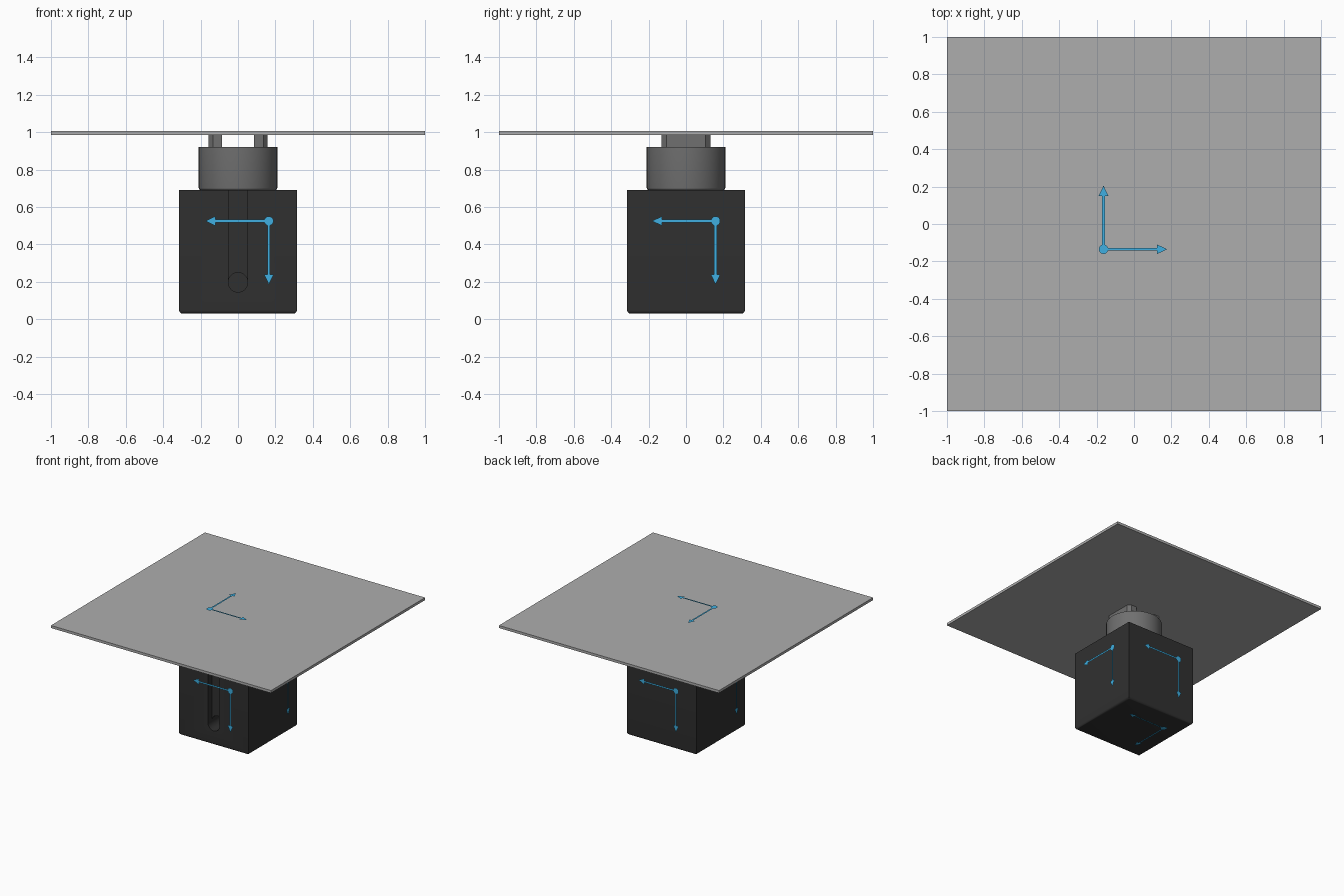
import bpy, bmesh, math
from mathutils import Vector

if "Cube" in bpy.data.objects:
    bpy.data.objects.remove(bpy.data.objects["Cube"])


def material(name, rgb):
    m = bpy.data.materials.new(name)
    m.diffuse_color = (*rgb, 1)
    m.use_nodes = True
    m.node_tree.nodes["Principled BSDF"].inputs["Base Color"].default_value = m.diffuse_color
    return m


DARK = material("dark_plastic", (0.03, 0.03, 0.03))
METAL = material("grey_metal", (0.16, 0.16, 0.16))
PLATE = material("light_grey", (0.42, 0.42, 0.42))
BLUE = material("marker_blue", (0.05, 0.43, 0.75))


def finish(bm, name, mat=None):
    me = bpy.data.meshes.new(name)
    bm.to_mesh(me)
    bm.free()
    ob = bpy.data.objects.new(name, me)
    bpy.context.collection.objects.link(ob)
    if mat:
        me.materials.append(mat)
    return ob


def box(lo, hi):
    bm = bmesh.new()
    bmesh.ops.create_cube(bm, size=1)
    lo, hi = Vector(lo), Vector(hi)
    for v in bm.verts:
        v.co = (lo + hi) / 2 + v.co * (hi - lo)
    return bm


def bevel_bottom(bm, z, width):
    edges = [e for e in bm.edges if all(abs(v.co.z - z) < 1e-4 for v in e.verts)]
    bmesh.ops.bevel(bm, geom=edges, offset=width, segments=4, profile=0.5, affect='EDGES')


def smooth(ob):
    bpy.ops.object.select_all(action='DESELECT')
    ob.select_set(True)
    bpy.context.view_layer.objects.active = ob
    bpy.ops.object.shade_smooth_by_angle(angle=math.radians(35))


def cut(ob, cutter):
    mod = ob.modifiers.new("cut", 'BOOLEAN')
    mod.operation, mod.object, mod.solver = 'DIFFERENCE', cutter, 'EXACT'
    bpy.context.view_layer.objects.active = ob
    bpy.ops.object.modifier_apply(modifier=mod.name)
    bpy.data.objects.remove(cutter)


# Top plate
finish(box((-1, -1, 0.985), (1, 1, 1.006)), "top_plate", PLATE)

# Housing with rounded bottom rim, cable groove and cable hole in the front
bm = box((-0.315, -0.315, 0.03), (0.315, 0.315, 0.69))
bevel_bottom(bm, 0.03, 0.018)
housing = finish(bm, "housing", DARK)
cut(housing, finish(box((-0.05, -0.4, 0.2), (0.05, -0.265, 0.8)), "groove_cutter"))
bm = bmesh.new()
bmesh.ops.create_cone(bm, cap_ends=True, segments=48, radius1=0.052, radius2=0.052, depth=0.3)
hole = finish(bm, "hole_cutter")
hole.rotation_euler.x = math.pi / 2
hole.location = (0, -0.3, 0.197)
hole.hide_render = True
cut(housing, hole)
smooth(housing)

# Round collar
bm = bmesh.new()
bmesh.ops.create_cone(bm, cap_ends=True, segments=64, radius1=0.21, radius2=0.21, depth=0.23)
bmesh.ops.translate(bm, verts=bm.verts, vec=(0, 0, 0.805))
bevel_bottom(bm, 0.69, 0.012)
smooth(finish(bm, "collar", METAL))

# Two chamfered support tabs under the plate
profile = [(0.085, -0.13), (0.135, -0.13), (0.158, -0.105),
           (0.158, 0.105), (0.135, 0.13), (0.085, 0.13)]
for side, s in (("left", -1), ("right", 1)):
    bm = bmesh.new()
    face = bm.faces.new([bm.verts.new((s * x, s * y, 0.915)) for x, y in profile])
    ext = bmesh.ops.extrude_face_region(bm, geom=[face])
    tops = [g for g in ext["geom"] if isinstance(g, bmesh.types.BMVert)]
    bmesh.ops.translate(bm, verts=tops, vec=(0, 0, 0.072))
    bmesh.ops.recalc_face_normals(bm, faces=bm.faces)
    finish(bm, f"{side}_support_tab", METAL)


# Flat direction markers floating over every side: a dot and two arrows
def marker(name, origin, u, v, normal):
    o, u, v, n = (Vector(a) for a in (origin, u, v, normal))
    bm = bmesh.new()

    def poly(points, a, b):
        f = bm.faces.new([bm.verts.new(o + a * p + b * q) for p, q in points])
        f.normal_update()
        if f.normal.dot(n) < 0:
            f.normal_flip()

    poly([(0.025 * math.cos(t * math.tau / 24), 0.025 * math.sin(t * math.tau / 24))
          for t in range(24)], u, v)
    for a, b in ((u, v), (v, u)):
        poly([(0.02, -0.007), (0.285, -0.007), (0.285, -0.026), (0.34, 0),
              (0.285, 0.026), (0.285, 0.007), (0.02, 0.007)], a, b)
    finish(bm, name, BLUE)


X, Y, Z = Vector((1, 0, 0)), Vector((0, 1, 0)), Vector((0, 0, 1))
marker("top_marker", (-0.163, -0.135, 1.035), X, Y, Z)
marker("bottom_marker", (-0.15, 0.17, 0), X, -Y, -Z)
marker("front_marker", (0.165, -0.335, 0.525), -X, -Z, -Y)
marker("back_marker", (-0.15, 0.345, 0.525), X, -Z, Y)
marker("right_marker", (0.345, 0.158, 0.525), -Y, -Z, X)
marker("left_marker", (-0.345, -0.165, 0.525), Y, -Z, -X)
